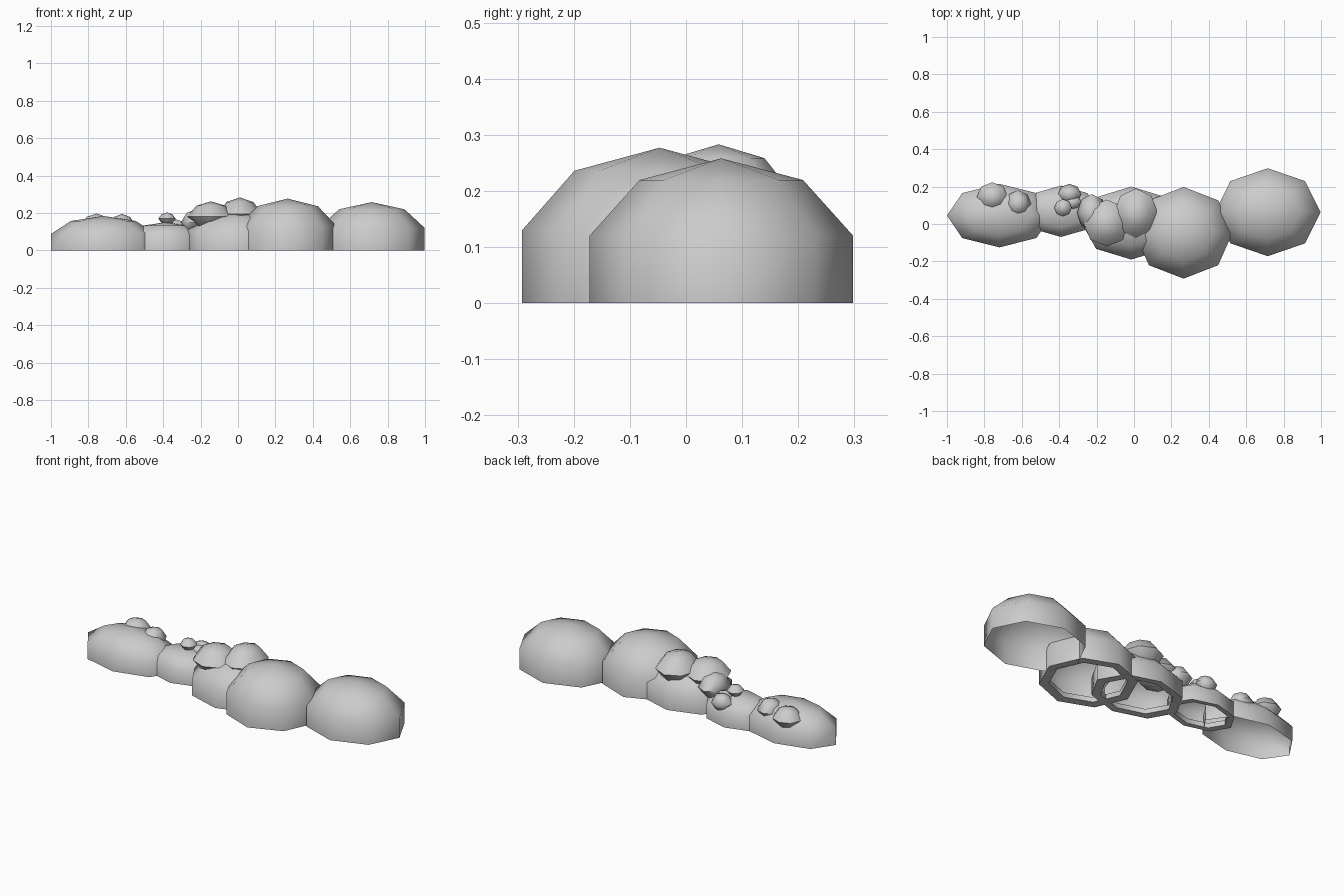
import bpy, math

if "Cube" in bpy.data.objects:
    bpy.data.objects.remove(bpy.data.objects["Cube"])

grey = bpy.data.materials.new("plain grey")
grey.diffuse_color = (0.6, 0.6, 0.6, 1)
grey.use_nodes = True
grey.node_tree.nodes["Principled BSDF"].inputs["Base Color"].default_value = grey.diffuse_color


def lathe(name, centre, rx, ry, profile, turn=0.0, sides=8):
    """Revolve (radius factor, height) points into an eight-sided oval solid."""
    verts, rings = [], []
    for r, z in profile:
        if r == 0:
            rings.append([len(verts)] * sides)
            verts.append((centre[0], centre[1], z))
            continue
        rings.append([len(verts) + i for i in range(sides)])
        for i in range(sides):
            a = 2 * math.pi * i / sides + turn
            verts.append((centre[0] + rx * r * math.cos(a),
                          centre[1] + ry * r * math.sin(a), z))
    faces = []
    for lo, hi in zip(rings, rings[1:]):
        for i in range(sides):
            j = (i + 1) % sides
            quad = [lo[i], lo[j], hi[j], hi[i]]
            faces.append(list(dict.fromkeys(quad)))
    mesh = bpy.data.meshes.new(name)
    mesh.from_pydata(verts, [], faces)
    mesh.materials.append(grey)
    ob = bpy.data.objects.new(name, mesh)
    bpy.context.collection.objects.link(ob)
    bpy.context.view_layer.objects.active = ob
    ob.select_set(True)
    bpy.ops.object.shade_smooth_by_angle(angle=math.radians(60))
    ob.select_set(False)
    return ob


def dome(name, centre, rx, ry, shoulder, top, rim=False, turn=0.0):
    """Open-bottomed mound: upright wall, sloped shoulder, shallow cap."""
    profile = [(1, 0), (1, shoulder),
               (0.62, shoulder + 0.72 * (top - shoulder)), (0, top)]
    if rim:  # flat inward lip around the underside opening
        profile = [(0.8, 0.03), (0.8, 0.002)] + profile
    lathe(name, centre, rx, ry, profile, turn)


def lump(name, x, y, z, rx, ry, rz):
    """Small rounded tuft sitting on a mound."""
    lathe(name, (x, y), rx, ry, [(0, z - rz), (0.62, z - 0.72 * rz), (1, z),
                                 (0.62, z + 0.72 * rz), (0, z + rz)])


# Row of large mounds, left to right
dome("left_mound", (-0.72, 0.045), 0.28, 0.17, 0.088, 0.184)
dome("low_mound", (-0.39, 0.068), 0.20, 0.137, 0.085, 0.15, rim=True)
dome("middle_mound", (-0.015, 0.005), 0.265, 0.195, 0.10, 0.207, rim=True)
dome("tall_mound", (0.265, -0.047), 0.262, 0.245, 0.13, 0.277, rim=True)
dome("right_mound", (0.715, 0.063), 0.283, 0.235, 0.12, 0.258)

# Tufts on the mounds
lump("middle_tuft_right", 0.01, 0.058, 0.195, 0.117, 0.132, 0.088)
lump("middle_tuft_left", -0.145, 0.005, 0.18, 0.125, 0.125, 0.082)
lump("middle_tuft_small", -0.225, 0.06, 0.15, 0.08, 0.10, 0.07)
lump("low_tuft_back", -0.345, 0.16, 0.12, 0.062, 0.055, 0.05)
lump("low_tuft_middle", -0.33, 0.115, 0.13, 0.05, 0.04, 0.035)
lump("low_tuft_top", -0.38, 0.087, 0.17, 0.046, 0.046, 0.033)
lump("left_tuft_back", -0.757, 0.145, 0.135, 0.083, 0.078, 0.062)
lump("left_tuft_front", -0.62, 0.108, 0.135, 0.07, 0.072, 0.06)
